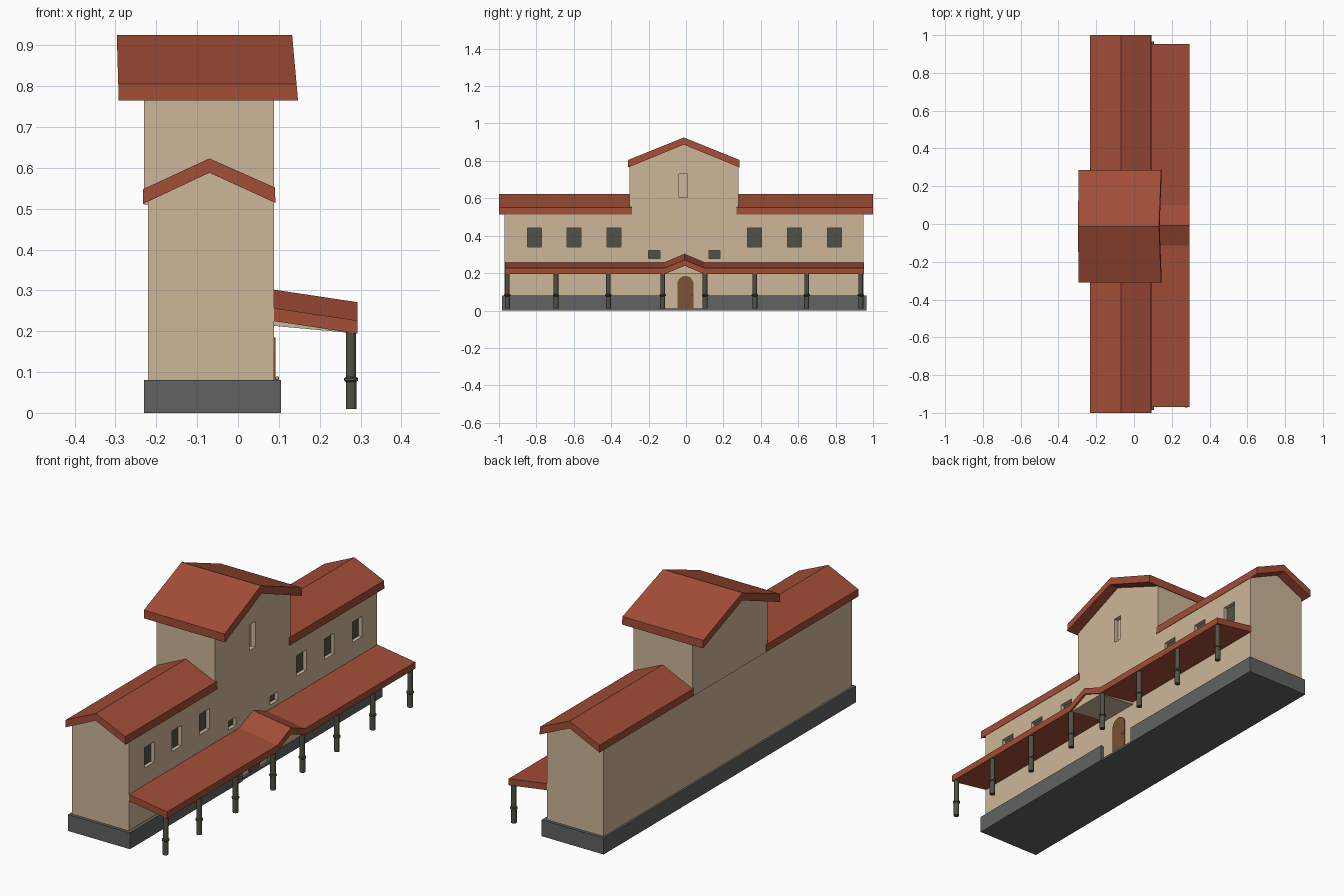
import bpy, bmesh, math

if "Cube" in bpy.data.objects:
    bpy.data.objects.remove(bpy.data.objects["Cube"])


def material(name, r, g, b):
    m = bpy.data.materials.new(name)
    m.diffuse_color = (r, g, b, 1)
    m.use_nodes = True
    m.node_tree.nodes["Principled BSDF"].inputs["Base Color"].default_value = m.diffuse_color
    return m


STUCCO = material("stucco", 0.61, 0.47, 0.32)
TILE = material("roof_tile", 0.36, 0.075, 0.038)
STONE = material("stone", 0.115, 0.125, 0.123)
IRON = material("dark_green", 0.085, 0.083, 0.06)
WOOD = material("door_wood", 0.2, 0.085, 0.035)
BRASS = material("brass", 0.6, 0.4, 0.12)


def finish(name, bm, mat):
    bmesh.ops.recalc_face_normals(bm, faces=bm.faces[:])
    me = bpy.data.meshes.new(name)
    bm.to_mesh(me)
    bm.free()
    ob = bpy.data.objects.new(name, me)
    bpy.context.collection.objects.link(ob)
    if mat:
        me.materials.append(mat)
    return ob


def add_loft(bm, a, b):
    """Closed solid between two matching outlines."""
    va, vb = [bm.verts.new(p) for p in a], [bm.verts.new(p) for p in b]
    bm.faces.new(va)
    bm.faces.new(vb[::-1])
    for i in range(len(a)):
        j = (i + 1) % len(a)
        bm.faces.new((va[i], vb[i], vb[j], va[j]))


def loft(name, a, b, mat):
    bm = bmesh.new()
    add_loft(bm, a, b)
    return finish(name, bm, mat)


def boxes(name, specs, mat):
    bm = bmesh.new()
    for x0, x1, y0, y1, z0, z1 in specs:
        ring = [(x0, y0), (x1, y0), (x1, y1), (x0, y1)]
        add_loft(bm, [(x, y, z0) for x, y in ring], [(x, y, z1) for x, y in ring])
    return finish(name, bm, mat)


def along_y(name, prof, y0, y1, mat):
    return loft(name, [(x, y0, z) for x, z in prof], [(x, y1, z) for x, z in prof], mat)


def along_x(name, prof, x0, x1, mat):
    return loft(name, [(x0, y, z) for y, z in prof], [(x1, y, z) for y, z in prof], mat)


def cut(ob, specs):
    c = boxes(ob.name + "_cutter", specs, None)
    c.hide_render = True
    c.hide_set(True)
    m = ob.modifiers.new("openings", "BOOLEAN")
    m.operation = "DIFFERENCE"
    m.solver = "EXACT"
    m.object = c


# Long main wing with gabled ends
WALL = 0.088
main = along_y("main_walls", [(-0.22, 0.01), (WALL, 0.01), (WALL, 0.525),
                              (-0.07, 0.59), (-0.22, 0.525)], -0.97, 0.95, STUCCO)

# Stone plinth, open in front of the door
plinth = [(-0.23, -0.985), (0.105, -0.985), (0.105, -0.115), (0.08, -0.115),
          (0.08, 0.1), (0.105, 0.1), (0.105, 0.965), (-0.23, 0.965)]
loft("plinth", [(x, y, 0) for x, y in plinth], [(x, y, 0.08) for x, y in plinth], STONE)
# The wall stands in front of the notch; a thin sill closes the bottom
boxes("door_sill", [(0.07, 0.1, -0.115, 0.1, 0, 0.01)], STONE)

# Windows: recessed openings with dark panes
windows = [(y, 0.0375, 0.34, 0.44) for y in (-0.81, -0.6, -0.385, 0.365, 0.58, 0.795)]
windows += [(y, 0.03, 0.278, 0.32) for y in (-0.17, 0.152)]
cut(main, [(0.066, 0.12, y - w, y + w, a, b) for y, w, a, b in windows])
boxes("window_panes", [(0.06, 0.07, y - w, y + w, a, b) for y, w, a, b in windows], IRON)

# Wing roofs
wing_roof = [(-0.232, 0.512), (-0.07, 0.588), (0.092, 0.514),
             (0.09, 0.552), (-0.07, 0.623), (-0.232, 0.548)]
along_y("wing_roof_front", wing_roof, -1, -0.29, TILE)
along_y("wing_roof_back", wing_roof, 0.27, 1, TILE)

# Central tower with gable facing the porch
tower = along_x("tower_walls", [(-0.302, 0.51), (0.28, 0.51), (0.28, 0.775),
                                (-0.012, 0.892), (-0.302, 0.775)], -0.23, WALL, STUCCO)
cut(tower, [(0.066, 0.12, -0.037, 0.008, 0.605, 0.73)])
tower_roof = [(-0.309, 0.765), (-0.012, 0.887), (0.286, 0.765),
              (0.286, 0.805), (-0.012, 0.925), (-0.309, 0.805)]
loft("tower_roof",
     [(-0.292 - 0.03 * (z - 0.765), y, z) for y, z in tower_roof],
     [(0.147 - 0.09 * (z - 0.765), y, z) for y, z in tower_roof], TILE)

# Porch roof with a small gable over the door
porch_line = [(-0.968, 0), (-0.115, 0), (-0.008, 0.045), (0.1, 0), (0.952, 0)]
porch = [(y, 0.225 + h) for y, h in porch_line] + [(y, 0.257 + h) for y, h in porch_line[::-1]]
loft("porch_roof", [(WALL - 0.002, y, z) for y, z in porch],
     [(0.293, y, z - 0.031) for y, z in porch], TILE)
gable = [(-0.112, 0.213), (0.097, 0.213), (0.097, 0.228), (-0.008, 0.272), (-0.112, 0.228)]
loft("porch_gable_infill", [(WALL, y, z) for y, z in gable],
     [(0.283, y, z - 0.03 if z > 0.22 else z - 0.018) for y, z in gable], STUCCO)

# Porch posts with a collar, turned from one profile
bm = bmesh.new()
post = [(0.013, 0.01), (0.013, 0.076), (0.017, 0.079), (0.017, 0.085),
        (0.0125, 0.088), (0.0125, 0.21)]
N = 12
for y in (-0.955, -0.695, -0.415, -0.125, 0.102, 0.368, 0.645, 0.935):
    rings = [[bm.verts.new((0.277 + r * math.cos(k * math.tau / N),
                            y + r * math.sin(k * math.tau / N), z)) for k in range(N)]
             for r, z in post]
    for a, b in zip(rings, rings[1:]):
        for k in range(N):
            j = (k + 1) % N
            bm.faces.new((a[k], a[j], b[j], b[k]))
    bm.faces.new(rings[0][::-1])
    bm.faces.new(rings[-1])
finish("porch_posts", bm, IRON)

# Arched door and knob
arch = [(-0.046, 0.01), (0.04, 0.01)] + [
    (-0.003 + 0.043 * math.cos(math.pi * k / 10), 0.142 + 0.043 * math.sin(math.pi * k / 10))
    for k in range(11)]
along_x("door", arch, 0.07, 0.092, WOOD)
bm = bmesh.new()
bmesh.ops.create_uvsphere(bm, u_segments=10, v_segments=6, radius=0.005)
bmesh.ops.translate(bm, verts=bm.verts[:], vec=(0.096, 0.03, 0.085))
finish("door_knob", bm, BRASS)
